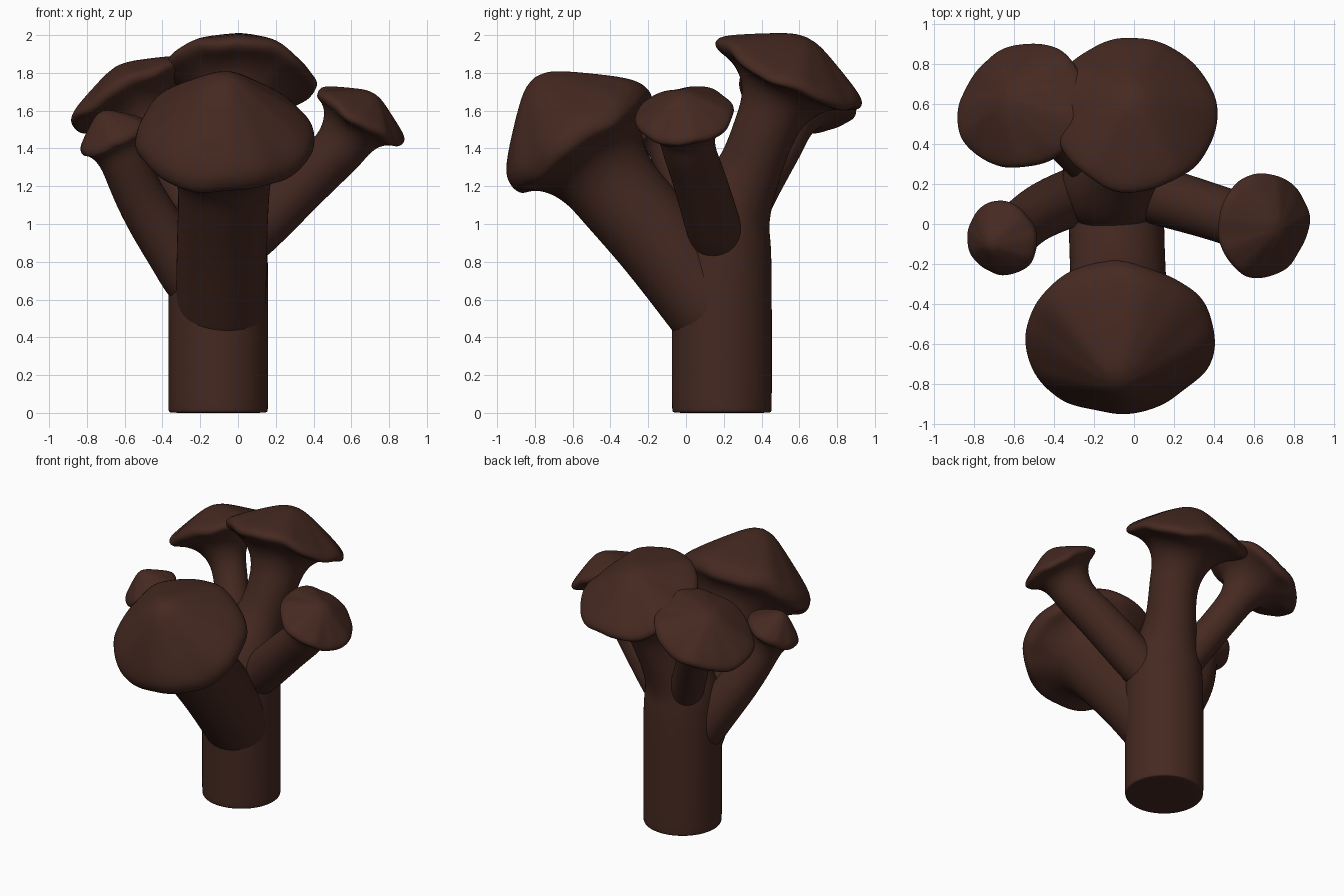
import bpy, bmesh, math
from mathutils import Vector

if "Cube" in bpy.data.objects:
    bpy.data.objects.remove(bpy.data.objects["Cube"])

SEG = 32
brown = bpy.data.materials.new("dark_brown")
brown.diffuse_color = (0.06, 0.022, 0.015, 1)
brown.use_nodes = True
brown.node_tree.nodes["Principled BSDF"].inputs["Base Color"].default_value = brown.diffuse_color


def mushroom(name, stem, centre, normal, R, H, sx=1, sy=1, droop=0, phase=0):
    """Stem is a list of (point, radius); the cap is lathed about the normal."""
    c, n = Vector(centre), Vector(normal).normalized()
    s = stem[-1][1]
    g = R - s
    # cap profile from the stem flare, round the rim, to the crown: (radius, height)
    prof = [(s, -.8 * R), (s + .04 * g, -.5 * R), (s + .25 * g, -.25 * R),
            (s + .62 * g, -.1 * R), (s + .9 * g, -.06 * R), (R, .01 * H),
            (R, .12 * H), (.94 * R, .28 * H), (.5 * R, .69 * H), (.2 * R, .95 * H)]

    pts = [Vector(p) for p, _ in stem] + [c + n * prof[0][1]]
    rings = []
    for i, (_, r) in enumerate(stem):
        d = (pts[i + 1] - pts[i]).normalized()
        if i:
            d = (d + (pts[i] - pts[i - 1]).normalized()).normalized()
        rings.append((pts[i], d, r, 0))
    for r, h in prof:
        w = ((r - s) / g) ** 2 if h < 0 else (r / R) ** 2
        rings.append((c + n * h, n, r, w))

    bm = bmesh.new()
    rows = []
    for p, d, r, w in rings:
        u = (Vector((1, 0, 0)) - d * d.x).normalized()
        v = d.cross(u)
        row = []
        for k in range(SEG):
            a = 2 * math.pi * k / SEG
            # uneven rim, drooping on the right side
            rr = r * (1 + w * (.02 * math.sin(3 * a + phase) + .01 * math.sin(7 * a + 2 * phase)))
            dh = w * (.035 * R * math.sin(5 * a + phase) + .02 * R * math.sin(11 * a)
                      - droop * max(0, math.cos(a)) ** 2)
            ex, ey = 1 + (sx - 1) * w, 1 + (sy - 1) * w
            row.append(bm.verts.new(p + u * rr * ex * math.cos(a) + v * rr * ey * math.sin(a) + d * dh))
        rows.append(row)
    for a, b in zip(rows, rows[1:]):
        for k in range(SEG):
            j = (k + 1) % SEG
            bm.faces.new((a[k], a[j], b[j], b[k]))
    # close the base and the crown
    foot = bm.verts.new(pts[0])
    crown = bm.verts.new(c + n * H)
    for k in range(SEG):
        j = (k + 1) % SEG
        bm.faces.new((foot, rows[0][j], rows[0][k]))
        bm.faces.new((crown, rows[-1][k], rows[-1][j]))
    for f in bm.faces:
        f.smooth = True
    me = bpy.data.meshes.new(name)
    bm.to_mesh(me)
    bm.free()
    me.materials.append(brown)
    ob = bpy.data.objects.new(name, me)
    bpy.context.collection.objects.link(ob)
    m = ob.modifiers.new("smooth", "SUBSURF")
    m.levels = m.render_levels = 2


# thick trunk that carries on into the tall back mushroom
mushroom("trunk_and_back_mushroom",
         [((-.105, .19, 0), .25), ((-.105, .19, .004), .264), ((-.105, .19, .03), .266),
          ((-.105, .19, .5), .266), ((-.105, .19, .9), .265), ((-.1, .2, 1.03), .25),
          ((-.075, .27, 1.16), .2), ((-.04, .345, 1.3), .165)],
         (0, .545, 1.78), (0, .42, .91), .415, .23, sy=1.02, droop=.06, phase=.5)

# big front mushroom
mushroom("front_mushroom",
         [((-.09, .2, .47), .24), ((-.09, .11, .59), .24), ((-.085, -.15, .93), .24)],
         (-.075, -.55, 1.43), (0, -.58, .81), .455, .43, sx=1.05, sy=.98, phase=2)

# back left mushroom
mushroom("back_left_mushroom",
         [((-.12, .22, .85), .13), ((-.2, .29, 1.02), .12), ((-.32, .4, 1.23), .115)],
         (-.55, .585, 1.67), (-.45, .25, .855), .36, .19, sy=.9, phase=4)

# right mushroom
mushroom("right_mushroom",
         [((-.05, .19, .83), .15), ((.215, .115, 1.09), .145), ((.4, .06, 1.27), .14)],
         (.64, -.005, 1.56), (.53, -.1, .84), .265, .155, phase=1)

# small left mushroom
mushroom("left_mushroom",
         [((-.2, .17, .62), .15), ((-.32, .13, .82), .145), ((-.45, .075, 1.02), .14),
          ((-.54, .015, 1.18), .13)],
         (-.655, -.07, 1.45), (-.42, -.2, .88), .19, .165, phase=3)
